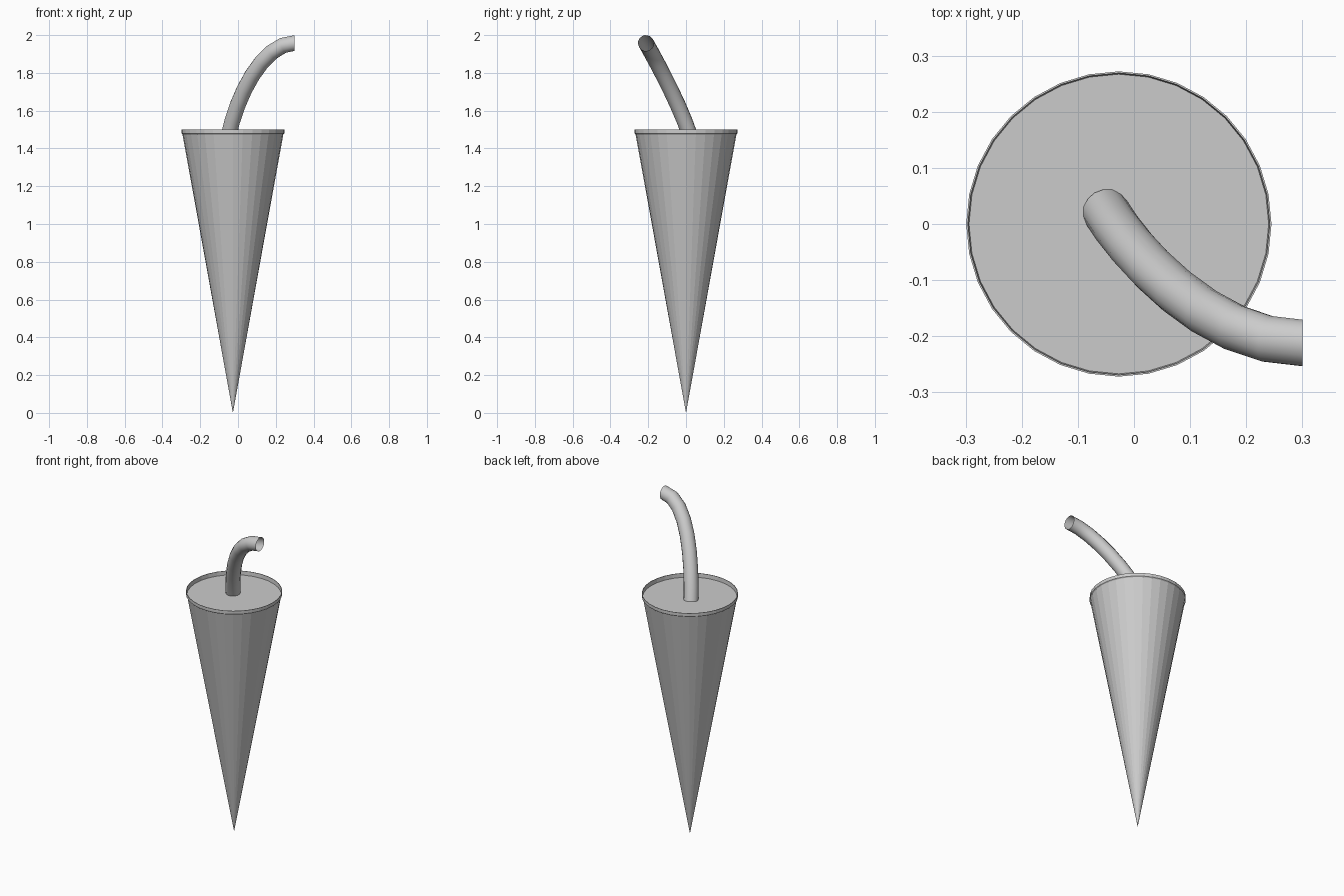
import bpy, bmesh
from math import cos, sin, tau

if "Cube" in bpy.data.objects:
    bpy.data.objects.remove(bpy.data.objects["Cube"])

SIDES = 32
CX = -0.027          # axis of the cone
TOP, LID_Z = 1.5, 1.475
R_RIM, R_LID = 0.272, 0.267


def lathe(name, profile, tip=None, cap_last=False):
    """Revolve (radius, z) points around the cone axis."""
    bm = bmesh.new()
    rings = [[bm.verts.new((CX + r * cos(tau * i / SIDES), r * sin(tau * i / SIDES), z))
              for i in range(SIDES)] for r, z in profile]
    for a, b in zip(rings, rings[1:]):
        for i in range(SIDES):
            j = (i + 1) % SIDES
            bm.faces.new((a[i], a[j], b[j], b[i]))
    if tip is not None:
        t = bm.verts.new((CX, 0, tip))
        for i in range(SIDES):
            bm.faces.new((t, rings[0][(i + 1) % SIDES], rings[0][i]))
    if cap_last:
        bm.faces.new(rings[-1])
    bmesh.ops.recalc_face_normals(bm, faces=bm.faces)
    mesh = bpy.data.meshes.new(name)
    bm.to_mesh(mesh)
    bm.free()
    obj = bpy.data.objects.new(name, mesh)
    bpy.context.collection.objects.link(obj)
    return obj


# Pointed cup closed by a flat lid
lathe("cone_cup", [(R_LID, LID_Z)], tip=0.0, cap_last=True)

# Thin raised rim around the lid
lathe("rim", [(R_LID, LID_Z), (R_RIM, LID_Z + 0.005), (R_RIM, TOP),
              (R_RIM - 0.003, TOP), (R_LID, LID_Z)])

# Bent open straw swept along a curve
curve = bpy.data.curves.new("straw", 'CURVE')
curve.dimensions = '3D'
curve.resolution_u = 8
curve.bevel_depth = 0.042
curve.bevel_resolution = 6
spline = curve.splines.new('BEZIER')
spline.bezier_points.add(1)
path = [((-0.105, 0.11, 1.25), (-0.05, 0.022, 1.465), (-0.01, -0.045, 1.67)),
        ((0.13, -0.212, 1.958), (0.30, -0.212, 1.958), (0.47, -0.212, 1.958))]
for p, (left, co, right) in zip(spline.bezier_points, path):
    p.handle_left_type = p.handle_right_type = 'FREE'
    p.handle_left, p.co, p.handle_right = left, co, right
straw = bpy.data.objects.new("straw", curve)
bpy.context.collection.objects.link(straw)
bpy.ops.object.select_all(action='DESELECT')
straw.select_set(True)
bpy.context.view_layer.objects.active = straw
bpy.ops.object.convert(target='MESH')
bpy.ops.object.shade_smooth()
